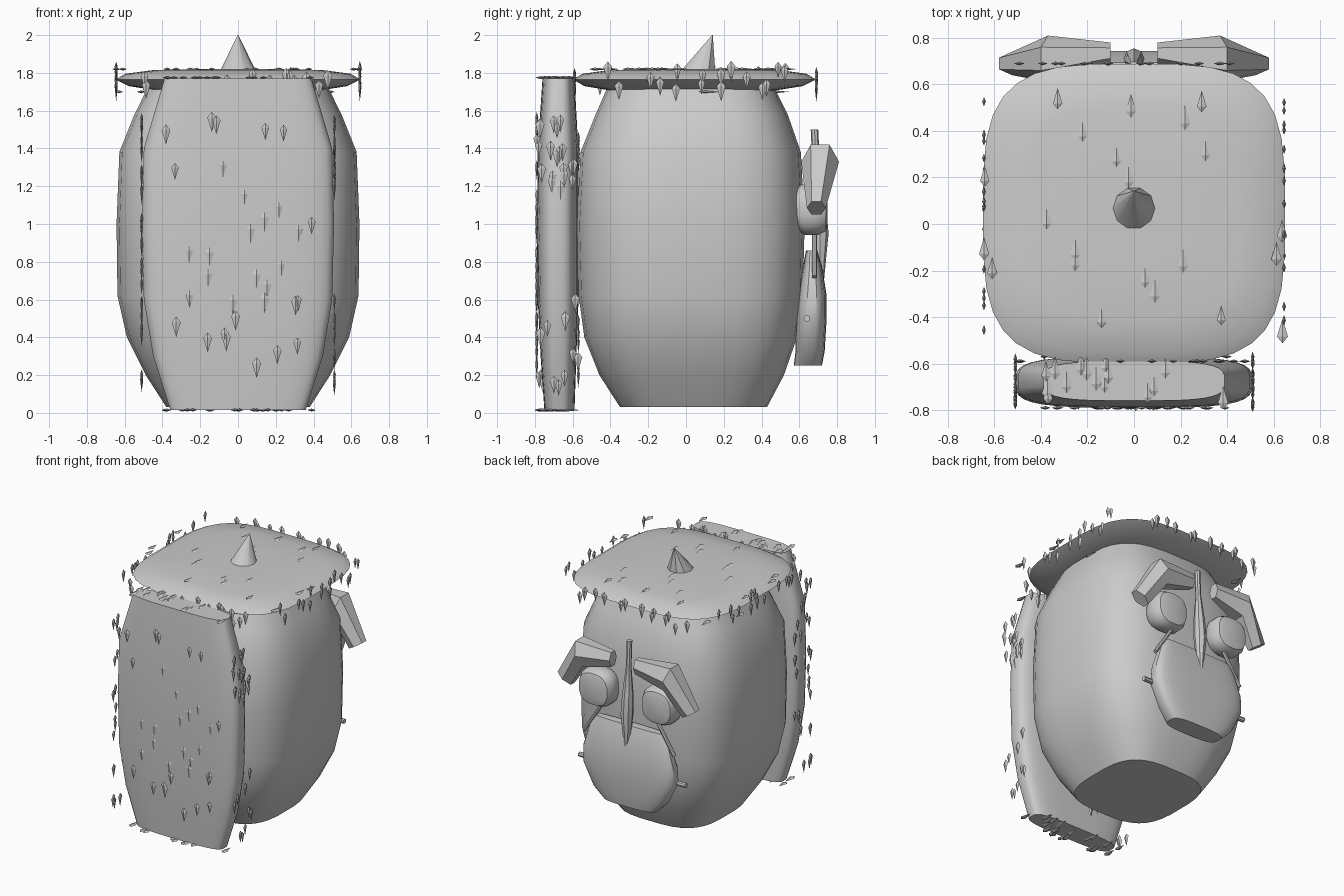
import bpy, bmesh, math, random
from mathutils import Vector

if "Cube" in bpy.data.objects:
    bpy.data.objects.remove(bpy.data.objects["Cube"])
random.seed(4)


def finish(name, bm, mirror=False, angle=35):
    bmesh.ops.recalc_face_normals(bm, faces=bm.faces)
    me = bpy.data.meshes.new(name)
    bm.to_mesh(me)
    bm.free()
    ob = bpy.data.objects.new(name, me)
    bpy.context.collection.objects.link(ob)
    bpy.ops.object.select_all(action='DESELECT')
    bpy.context.view_layer.objects.active = ob
    ob.select_set(True)
    if mirror:
        ob.modifiers.new("mirror", 'MIRROR').use_clip = False
    if angle:
        bpy.ops.object.shade_smooth_by_angle(angle=math.radians(angle))
    return ob


def loft(name, rings, **kw):
    """Skin a list of equal-length rings and cap both ends."""
    bm = bmesh.new()
    vs = [[bm.verts.new(p) for p in r] for r in rings]
    n = len(vs[0])
    for a, b in zip(vs, vs[1:]):
        for i in range(n):
            j = (i + 1) % n
            bm.faces.new((a[i], a[j], b[j], b[i]))
    bm.faces.new(vs[0])
    bm.faces.new(vs[-1])
    return finish(name, bm, **kw)


def squircle(rx, ry, n=4.0, seg=32):
    out = []
    for i in range(seg):
        t = 2 * math.pi * (i + .5) / seg
        c, s = math.cos(t), math.sin(t)
        out.append((rx * math.copysign(abs(c) ** (2 / n), c),
                    ry * math.copysign(abs(s) ** (2 / n), s)))
    return out


def stack(name, prof, n, seg=32, **kw):
    """Horizontal rounded sections: (z, half x, y min, y max)."""
    return loft(name, [[(x, y + (y0 + y1) / 2, z) for x, y in squircle(rx, (y1 - y0) / 2, n, seg)]
                       for z, rx, y0, y1 in prof], **kw)


def rod(name, a, b, r, mirror=True):
    a, b = Vector(a), Vector(b)
    d = (b - a).normalized()
    u = d.orthogonal().normalized()
    v = d.cross(u)
    loft(name, [[p + r * (math.cos(k * math.pi / 4) * u + math.sin(k * math.pi / 4) * v)
                 for k in range(8)] for p in (a, b)], mirror=mirror)


def kites(name, lo, hi, sides):
    """Leaf-shaped flakes scattered over the faces of a box.
    sides: (axis, 0 low / 1 high, count)"""
    bm = bmesh.new()
    for axis, end, count in sides:
        nrm = Vector((0, 0, 0))
        nrm[axis] = 1
        d = Vector((0, 1, 0)) if axis == 2 else Vector((0, 0, -1))
        w = nrm.cross(d)
        for _ in range(count):
            p = Vector([random.uniform(l, h) for l, h in zip(lo, hi)])
            p[axis] = (lo, hi)[end][axis]
            s = random.uniform(.85, 1.1)
            top = bm.verts.new(p - d * .045 * s)
            tip = bm.verts.new(p + d * .055 * s)
            mid = [bm.verts.new(p - d * .018 * s + q) for q in
                   (w * .022 * s, nrm * .008, -w * .022 * s, -nrm * .008)]
            for i in range(4):
                bm.faces.new((top, mid[i], mid[i - 1]))
                bm.faces.new((tip, mid[i - 1], mid[i]))
    finish(name, bm, angle=0)


# barrel-shaped body
stack("body", [(.03, .38, -.35, .43), (.2, .49, -.46, .52), (.4, .59, -.54, .59),
               (.62, .64, -.57, .62), (1.0, .645, -.58, .63), (1.38, .63, -.56, .61),
               (1.58, .55, -.48, .54), (1.74, .47, -.41, .46)], 3.2)

# lid and its bent spike
stack("lid", [(1.705, .42, -.39, .46), (1.73, .58, -.54, .62), (1.765, .65, -.6, .69),
              (1.795, .6, -.55, .64), (1.815, .45, -.41, .5), (1.82, .2, -.16, .25)], 3.6)
loft("lid_spike", [[(r * math.cos(k * math.pi / 5), y + r * math.sin(k * math.pi / 5), z)
                    for k in range(10)] for r, y, z in ((.1, .06, 1.8), (.002, .14, 2.0))])

# upright slab at the front
stack("slab", [(.015, .36, -.75, -.59), (.3, .45, -.77, -.58), (.6, .5, -.785, -.57),
               (1.0, .51, -.79, -.57), (1.4, .5, -.785, -.57), (1.77, .39, -.76, -.59)], 3.6)

# scattered flakes
kites("slab_flakes", (-.51, -.79, .1), (.51, -.57, 1.55),
      [(0, 0, 28), (0, 1, 28)])
kites("slab_face_flakes", (-.4, -.79, .15), (.4, -.57, 1.55), [(1, 0, 32), (1, 1, 16)])
kites("slab_end_flakes", (-.4, -.76, .015), (.4, -.6, 1.775), [(2, 0, 22), (2, 1, 16)])
kites("lid_flakes", (-.645, -.5, 1.7), (.645, .57, 1.82), [(0, 0, 16), (0, 1, 16), (2, 1, 22), (2, 0, 10)])
kites("lid_rim_flakes", (-.5, -.59, 1.68), (.5, .69, 1.79), [(1, 0, 16), (1, 1, 16)])

# eyebrows, hexagonal in section
rings = []
for tx, tz, bx, bz, y0, y1 in ((.1, 1.41, .1, 1.3, .69, .78), (.4, 1.42, .34, 1.24, .61, .81),
                               (.58, 1.12, .47, 1.05, .64, .74)):
    m = (y0 + y1) / 2
    h = (y1 - y0) / 4
    cx, cz = (tx + bx) / 2, (tz + bz) / 2
    rings.append([(tx, m - h, tz), (tx, m + h, tz), (cx, y1, cz),
                  (bx, m + h, bz), (bx, m - h, bz), (cx, y0, cz)])
loft("eyebrow", rings, mirror=True, angle=25)

# eyes
loft("eye", [[(.265 + x, y, 1.08 + z) for x, z in squircle(.14 * f, .14 * f, 2.6, 16)]
             for y, f in ((.58, .8), (.63, 1), (.7, 1), (.74, .85), (.75, .6))], mirror=True)

# spindle nose
loft("nose", [[(r * math.cos(k * math.pi / 4), y + r * math.sin(k * math.pi / 4), z)
               for k in range(8)] for z, r, y in
              ((.64, .005, .72), (.8, .03, .71), (.95, .045, .71), (1.1, .04, .7),
               (1.3, .02, .69), (1.5, .02, .68))])

# muzzle with side pegs and slanted rods
stack("muzzle", [(.25, .22, .57, .72), (.33, .3, .58, .735), (.5, .385, .58, .745),
                 (.62, .38, .59, .745), (.78, .33, .62, .72), (.86, .29, .635, .695)], 3.5, 24)
rod("muzzle_peg", (.34, .64, .5), (.45, .64, .5), .018)
rod("cheek_rod", (.22, .68, .97), (.38, .68, .72), .014)
